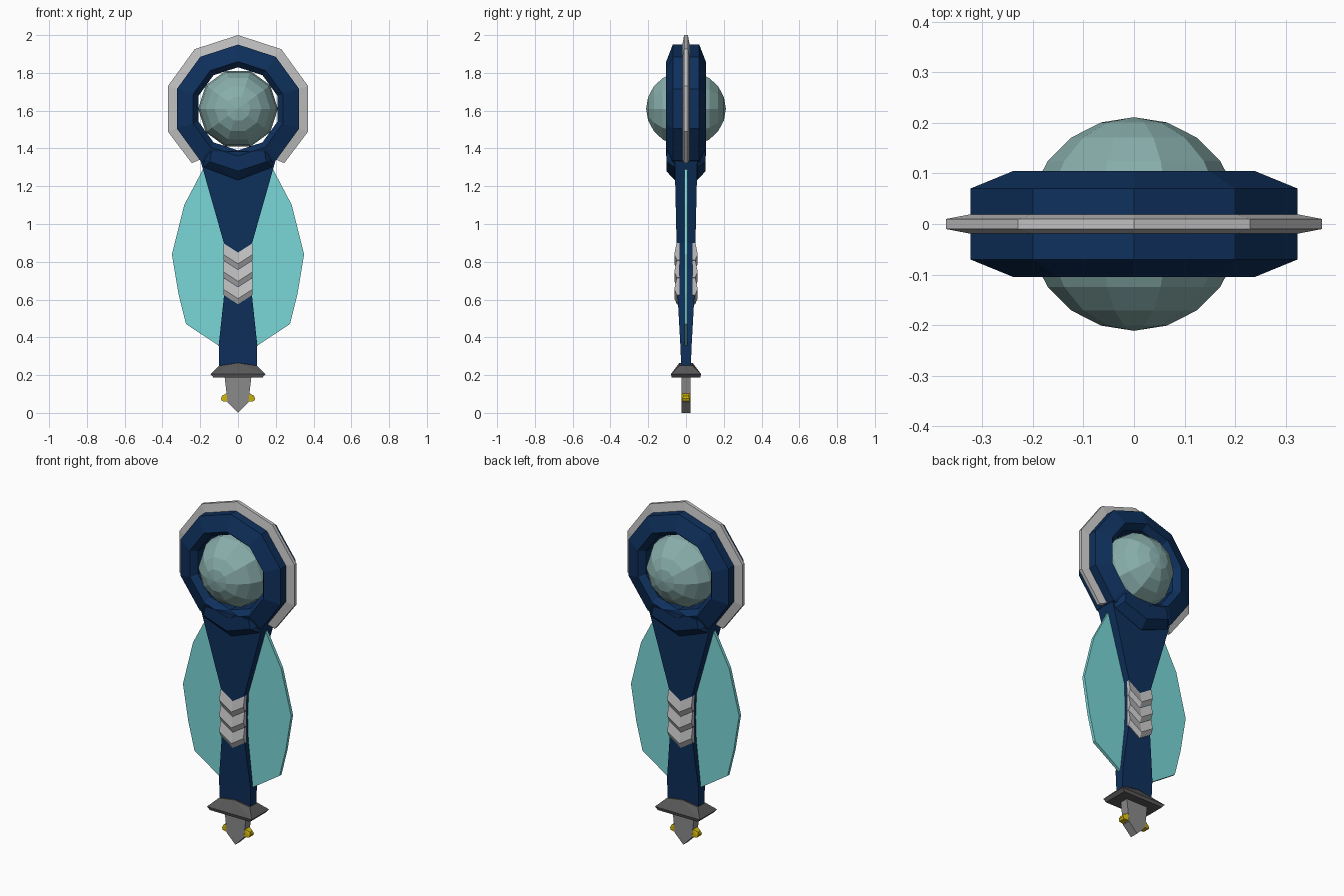
import bpy, bmesh
from math import sin, cos, pi, radians
from mathutils import Matrix

cube = bpy.data.objects.get("Cube")
if cube:
    bpy.data.objects.remove(cube, do_unlink=True)

CZ = 1.61          # height of the ring centre
SIDES = 10


def material(name, rgb):
    lin = [(c / 255 / 12.92) if c < 11 else ((c / 255 + 0.055) / 1.055) ** 2.4 for c in rgb]
    m = bpy.data.materials.new(name)
    m.use_nodes = True
    m.diffuse_color = (*lin, 1)
    m.node_tree.nodes["Principled BSDF"].inputs["Base Color"].default_value = (*lin, 1)
    return m


NAVY = material("navy", (14, 48, 92))
SILVER = material("silver", (192, 192, 192))
AQUA = material("aqua", (122, 214, 214))
GLASS = material("grey green", (136, 174, 171))
DARK = material("dark grey", (88, 88, 88))
STEEL = material("steel grey", (138, 138, 138))
GOLD = material("gold", (205, 178, 10))


def finish(name, bm, mat):
    bmesh.ops.recalc_face_normals(bm, faces=bm.faces)
    me = bpy.data.meshes.new(name)
    bm.to_mesh(me)
    bm.free()
    me.materials.append(mat)
    ob = bpy.data.objects.new(name, me)
    bpy.context.collection.objects.link(ob)
    return ob


def loft(name, loops, mat, closed=False):
    """Skin matching loops of points; cap the ends unless closed."""
    bm = bmesh.new()
    rows = [[bm.verts.new(p) for p in loop] for loop in loops]
    n = len(rows[0])
    pairs = list(zip(rows, rows[1:])) + ([(rows[-1], rows[0])] if closed else [])
    for a, b in pairs:
        for i in range(n):
            j = (i + 1) % n
            bm.faces.new((a[i], a[j], b[j], b[i]))
    if not closed:
        bm.faces.new(rows[0])
        bm.faces.new(rows[-1])
    return finish(name, bm, mat)


def hull(name, points, mat):
    bm = bmesh.new()
    for p in points:
        bm.verts.new(p)
    bmesh.ops.convex_hull(bm, input=bm.verts)
    bmesh.ops.dissolve_limit(bm, angle_limit=radians(1), verts=bm.verts, edges=bm.edges)
    return finish(name, bm, mat)


def slab(name, outline, depth, mat):
    """Extrude an x-z outline evenly to front and back."""
    return loft(name, [[(x, y, z) for x, z in outline] for y in (-depth, depth)], mat)


def around(step, r, y):
    a = 2 * pi * step / SIDES
    return (r * sin(a), y, CZ + r * cos(a))


# Head ring with bevelled rims
section = [(.34, -.07), (.25, -.105), (.22, -.07), (.22, .07), (.25, .105), (.34, .07)]
loft("head_ring", [[around(i, r, y) for r, y in section] for i in range(SIDES)], NAVY, closed=True)

# Collar joining ring and handle
hull("ring_collar",
     [(sx * x, sy * y, z) for sx in (-1, 1) for sy in (-1, 1)
      for x, y, z in [(.14, .104, 1.385), (.15, .104, 1.33), (0, .104, 1.28),
                      (.19, .06, 1.35), (.18, .06, 1.30), (0, .06, 1.232)]], NAVY)

# Thin outer rim, open at the bottom
rim = [(.39, -.01), (.39, .01), (.33, .021), (.33, -.021)]
loops = [[around(i, r, y) for r, y in rim] for i in range(-4, 5)]
for s, loop in ((-1, loops[0]), (1, loops[-1])):
    for k, (x, z) in enumerate([(.245, 1.322), (.245, 1.322), (.19, 1.345), (.19, 1.345)]):
        loop[k] = (s * x, rim[k][1], z)
loft("outer_rim", loops, SILVER)

# Faceted orb in the ring
bm = bmesh.new()
bmesh.ops.create_uvsphere(bm, u_segments=SIDES, v_segments=SIDES, radius=.211)
bmesh.ops.rotate(bm, verts=bm.verts, matrix=Matrix.Rotation(pi / 2, 3, "Z"))
bmesh.ops.rotate(bm, verts=bm.verts, matrix=Matrix.Rotation(pi / 2, 3, "X"))
bmesh.ops.translate(bm, verts=bm.verts, vec=(0, 0, CZ))
finish("orb", bm, GLASS)

# Handle: half width, half depth, height
stations = [(.1, .025, .24), (.102, .03, .36), (.073, .045, .63),
            (.069, .047, .76), (.075, .05, .9), (.2, .06, 1.34)]
loft("handle", [[(-w, -d, z), (w, -d, z), (w, d, z), (-w, d, z)] for w, d, z in stations], NAVY)

# Chevron grips on both faces
for side, label in ((-1, "front"), (1, "back")):
    for i in range(3):
        z = .575 + .092 * i
        prof = [(.035, 0), (.048, 0), (.062, .03), (.05, .09), (.035, .09)]
        loft(f"{label}_chevron_{i + 1}",
             [[(x, side * y, z + h + up) for y, h in prof]
              for x, up in ((-.078, .05), (0, 0), (.078, .05))], SILVER)

# Wings, and small studs beside the tip
wing = [(.05, 1.3), (.18, 1.3), (.285, 1.1), (.35, .84), (.315, .63), (.275, .47), (.1, .355), (.05, .355)]
for s, label in ((1, "left"), (-1, "right")):
    slab(f"{label}_wing", [(s * x, z) for x, z in wing], .009, AQUA)
    hull(f"{label}_stud",
         [(s * x, y * d, z) for y in (-1, 1)
          for x, d, z in [(.05, .025, .06), (.05, .025, .11), (.085, .012, .09),
                          (.09, .018, .075), (.085, .02, .062)]], GOLD)

# Guard
hull("guard",
     [(sx * x, sy * y, z) for sx in (-1, 1) for sy in (-1, 1)
      for x, y, z in [(0, .035, .265), (.1, .035, .25), (.145, .08, .205), (.13, .075, .187)]], DARK)

# Pointed tip
slab("tip", [(-.072, .2), (-.055, .055), (0, 0), (.055, .055), (.072, .2)], .025, STEEL)
